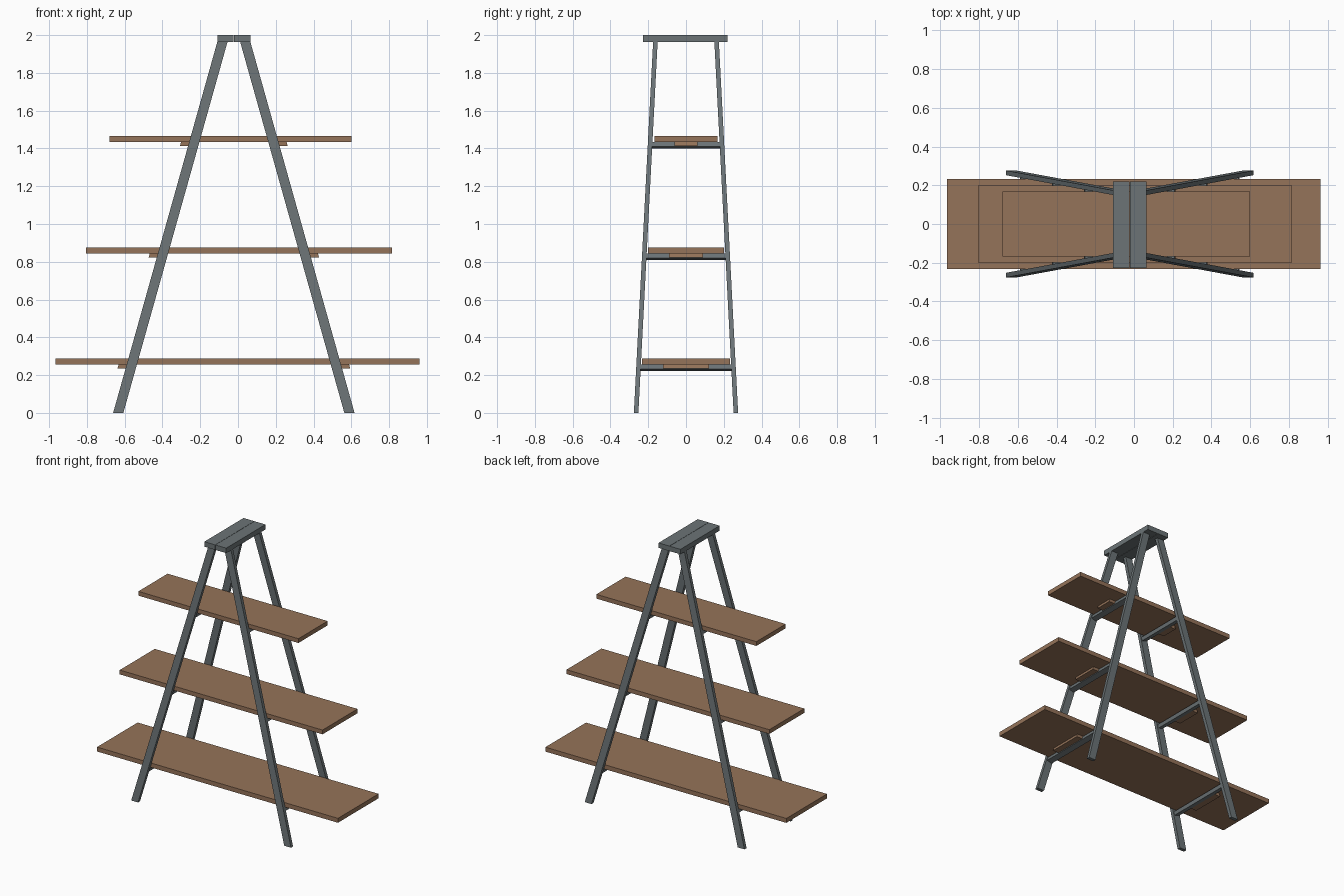
import bpy, bmesh
from math import atan2, cos, sin

if "Cube" in bpy.data.objects:
    bpy.data.objects.remove(bpy.data.objects["Cube"])


def material(name, rgb):
    m = bpy.data.materials.new(name)
    m.diffuse_color = (*rgb, 1)
    m.use_nodes = True
    m.node_tree.nodes["Principled BSDF"].inputs["Base Color"].default_value = m.diffuse_color
    return m


GREY = material("slate grey paint", (0.15, 0.175, 0.183))
WOOD = material("brown wood", (0.30, 0.172, 0.10))

XC = -0.022                      # centre line of the frame
Z_TOP = 1.966                    # underside of the cap
FOOT_X, HEAD_X = 0.612, 0.06     # leg centre offsets at floor and top
FOOT_Y, HEAD_Y = 0.264, 0.162
SLOPE = (FOOT_X - HEAD_X) / Z_TOP


def leg_x(z):
    return FOOT_X - SLOPE * z


def leg_y(z):
    return FOOT_Y - (FOOT_Y - HEAD_Y) * z / Z_TOP


def prism(name, bottom, top, mat):
    """Solid between two matching four-point loops."""
    bm = bmesh.new()
    a = [bm.verts.new(p) for p in bottom]
    b = [bm.verts.new(p) for p in top]
    bm.faces.new(a)
    bm.faces.new(b)
    for i in range(4):
        j = (i + 1) % 4
        bm.faces.new((a[i], a[j], b[j], b[i]))
    bmesh.ops.recalc_face_normals(bm, faces=bm.faces)
    me = bpy.data.meshes.new(name)
    bm.to_mesh(me)
    bm.free()
    me.materials.append(mat)
    ob = bpy.data.objects.new(name, me)
    bpy.context.collection.objects.link(ob)


def rect(x0, x1, y0, y1, z):
    return [(x0, y0, z), (x1, y0, z), (x1, y1, z), (x0, y1, z)]


def box(name, x0, x1, y0, y1, z0, z1, mat):
    prism(name, rect(x0, x1, y0, y1, z0), rect(x0, x1, y0, y1, z1), mat)


# shelves: x0, x1, half depth, bottom z, top z, cleat half length
SHELVES = {
    "lower": (-0.965, 0.962, 0.232, 0.256, 0.288, 0.122),
    "middle": (-0.806, 0.816, 0.20, 0.844, 0.875, 0.09),
    "upper": (-0.68, 0.60, 0.167, 1.434, 1.465, 0.06),
}
for level, (x0, x1, d, z0, z1, _) in SHELVES.items():
    box(level + "_shelf", x0, x1, -d, d, z0, z1, WOOD)

tilt = atan2(SLOPE, 1)
for side, s in (("left", -1), ("right", 1)):
    # splayed legs
    for place, f in (("front", -1), ("back", 1)):
        ends = []
        for z in (0, Z_TOP):
            x, y = XC + s * leg_x(z), f * leg_y(z)
            ends.append(rect(x - 0.027, x + 0.027, y - 0.012, y + 0.012, z))
        prism(f"{side}_{place}_leg", *ends, GREY)

    # cap board
    box(side + "_cap_board", XC + s * 0.001, XC + s * 0.0875,
        -0.228, 0.22, Z_TOP - 0.002, 2.0, GREY)

    for level, (_, _, _, z0, _, c) in SHELVES.items():
        # tilted rung carrying the shelf
        zc = z0 - 0.0175
        w, h = 0.02, 0.0125
        half = leg_y(zc) - 0.008
        loops = []
        for y in (-half, half):
            loops.append([(XC + s * (leg_x(zc) + u * cos(tilt) - v * sin(tilt)), y,
                           zc + u * sin(tilt) + v * cos(tilt))
                          for u, v in ((-w, -h), (w, -h), (w, h), (-w, h))])
        prism(f"{level}_{side}_rung", *loops, GREY)

        # slanted cleat under the shelf, outside the rung
        loops = [rect(XC + s * (leg_x(z) + 0.024), XC + s * (leg_x(z) + 0.07), -c, c, z)
                 for z in (z0 - 0.021, z0)]
        prism(f"{level}_{side}_cleat", *loops, WOOD)
